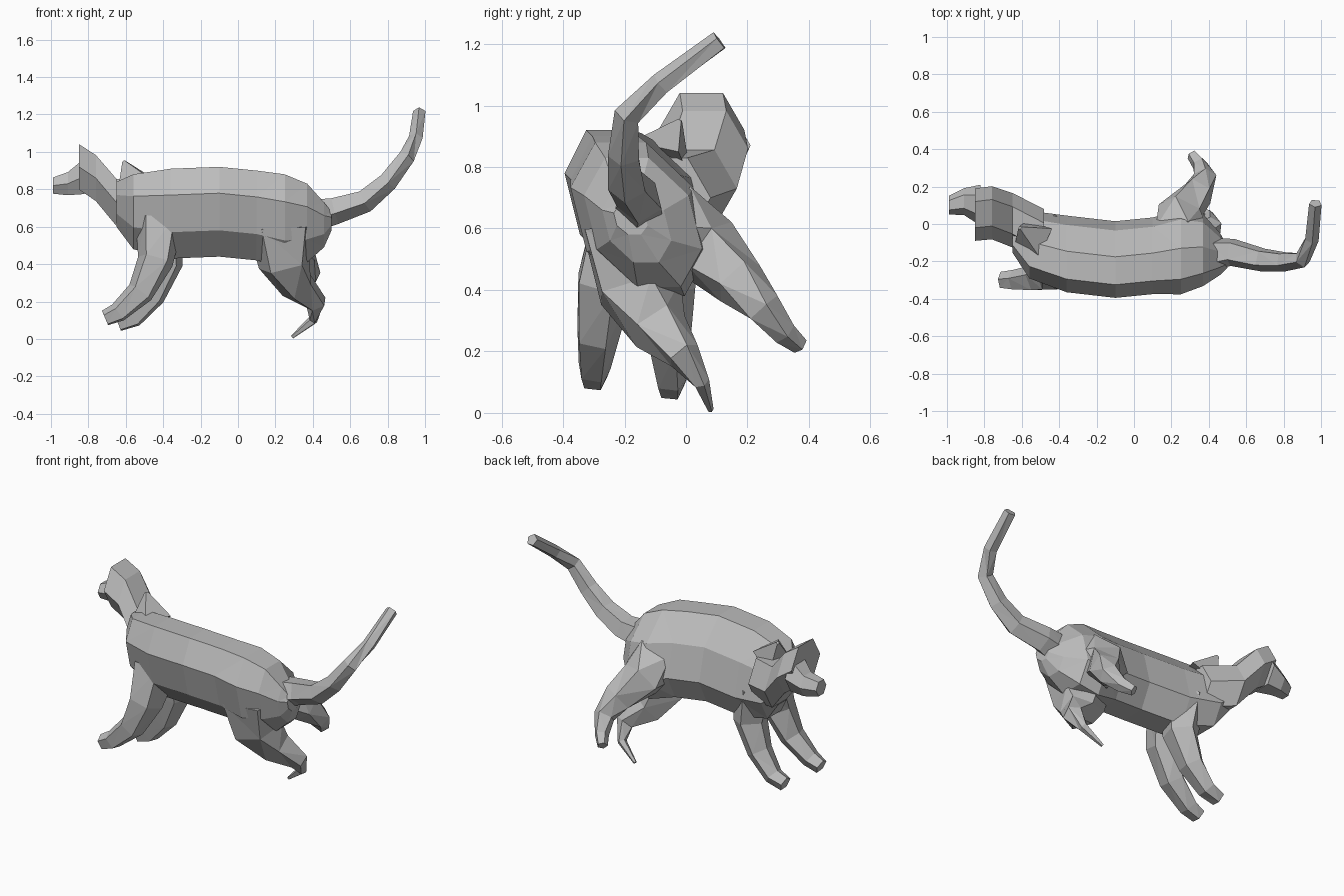
import bpy, bmesh
from math import cos, sin, pi
from mathutils import Vector

cube = bpy.data.objects.get("Cube")
if cube:
    bpy.data.objects.remove(cube)

fur = bpy.data.materials.new("grey_fur")
fur.use_nodes = True
COLOUR = (0.5, 0.5, 0.5, 1)
fur.diffuse_color = COLOUR
fur.node_tree.nodes["Principled BSDF"].inputs["Base Color"].default_value = COLOUR


def skin(name, rings):
    """Join rings of points into a closed, faceted skin."""
    bm = bmesh.new()
    loops = [[bm.verts.new(point) for point in ring] for ring in rings]
    for loop, following in zip(loops, loops[1:]):
        for i in range(len(loop)):
            bm.faces.new((loop[i - 1], loop[i], following[i], following[i - 1]))
    bm.faces.new(loops[0])
    bm.faces.new(loops[-1])
    bmesh.ops.triangulate(bm, faces=bm.faces)
    bmesh.ops.recalc_face_normals(bm, faces=bm.faces)
    mesh = bpy.data.meshes.new(name)
    bm.to_mesh(mesh)
    bm.free()
    mesh.materials.append(fur)
    obj = bpy.data.objects.new(name, mesh)
    bpy.context.scene.collection.objects.link(obj)


def polygon(centre, side_axis, up_axis, sides):
    """Regular polygon spanned by two axis vectors, with a flat edge on top."""
    angles = [2 * pi * (i + 0.5) / sides for i in range(sides)]
    return [centre + cos(a) * side_axis + sin(a) * up_axis for a in angles]


def limb(name, path, thick, thin, sides=5, facing=None):
    """Tube along a path, tapering quickly at first and then slowly."""
    points = [Vector(p) for p in path]
    last = len(points) - 1
    rings = []
    for k, point in enumerate(points):
        ahead = points[min(k + 1, last)] - points[max(k - 1, 0)]
        along = Vector(facing or ahead).normalized()
        up = along.cross(Vector((0.3, 1, 0))).normalized()
        radius = thin + (thick - thin) * (1 - k / last) ** 1.5
        rings.append(polygon(point, up * radius, along.cross(up) * radius, sides))
    skin(name, rings)


def trunk(name, stations, lean, sides=8):
    """Barrel through (centre, half width, half height) stations, leaning to the right."""
    grow = 1 / cos(pi / sides)
    rings = [polygon(Vector(centre), Vector((0, width * grow, 0)),
                     Vector((0, -lean * height, height)) * grow, sides)
             for centre, width, height in stations]
    skin(name, rings)


# Trunk: chest, ribs, belly, hips and rump
trunk("body", (((-0.65, -0.04, 0.72), 0.1, 0.12),
               ((-0.56, -0.11, 0.68), 0.16, 0.2),
               ((-0.36, -0.16, 0.67), 0.18, 0.24),
               ((-0.1, -0.19, 0.68), 0.18, 0.24),
               ((0.1, -0.17, 0.66), 0.18, 0.24),
               ((0.25, -0.15, 0.63), 0.2, 0.25),
               ((0.37, -0.14, 0.62), 0.17, 0.21),
               ((0.46, -0.16, 0.61), 0.1, 0.12),
               ((0.5, -0.18, 0.63), 0.05, 0.05)), lean=0.25)

# Neck, skull and muzzle, with upright sections facing forward
forward = (-1, 0, 0)
limb("neck_and_skull", ((-0.48, -0.07, 0.7), (-0.65, 0.02, 0.73), (-0.76, 0.06, 0.86),
                        (-0.85, 0.05, 0.92)), 0.15, 0.14, 6, forward)
limb("muzzle", ((-0.82, 0.1, 0.87), (-0.91, 0.12, 0.83), (-0.99, 0.1, 0.82)),
     0.11, 0.05, 6, forward)

# Raised shoulder blade
limb("shoulder_blade", ((-0.54, -0.08, 0.82), (-0.61, -0.02, 0.95)), 0.12, 0.01, 4)

# Front legs
limb("right_front_leg", ((-0.42, -0.2, 0.62), (-0.44, -0.27, 0.42), (-0.52, -0.29, 0.25),
                         (-0.64, -0.3, 0.14), (-0.71, -0.3, 0.11)), 0.13, 0.045)
limb("left_front_leg", ((-0.42, -0.08, 0.62), (-0.39, -0.07, 0.4), (-0.46, -0.06, 0.23),
                        (-0.56, -0.05, 0.11), (-0.64, -0.05, 0.08)), 0.13, 0.045)

# Hind legs, both swung to the left
limb("right_hind_leg", ((0.24, -0.17, 0.6), (0.25, -0.16, 0.4), (0.32, -0.09, 0.28),
                        (0.42, -0.01, 0.19), (0.4, 0.05, 0.1), (0.29, 0.08, 0.01)), 0.2, 0.01)
limb("left_hind_leg", ((0.25, -0.06, 0.6), (0.25, 0.07, 0.53), (0.34, 0.17, 0.43),
                       (0.38, 0.25, 0.34), (0.35, 0.32, 0.26), (0.31, 0.37, 0.22)), 0.16, 0.03)

# Tail, curling up and to the left at the tip
limb("tail", ((0.42, -0.16, 0.67), (0.52, -0.15, 0.69), (0.68, -0.19, 0.74),
              (0.8, -0.2, 0.84), (0.9, -0.19, 0.97), (0.95, -0.08, 1.07),
              (0.97, 0.11, 1.21)), 0.09, 0.035)
